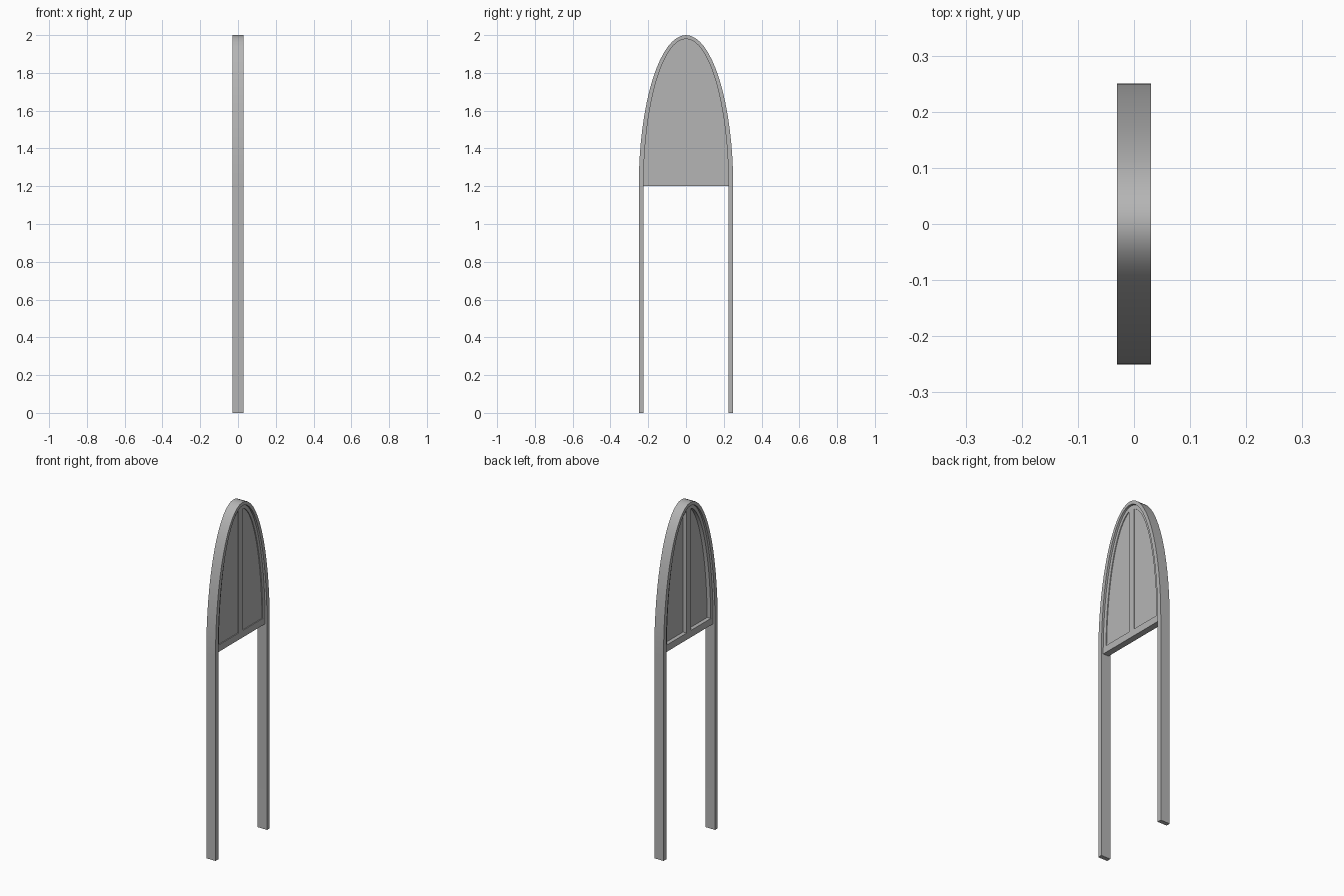
import bpy
from math import sin, cos, pi, radians, asin, acos
from mathutils import Matrix

cube = bpy.data.objects.get("Cube")
if cube:
    bpy.data.objects.remove(cube, do_unlink=True)

grey = bpy.data.materials.new("warm_free_grey")
grey.use_nodes = True
grey.diffuse_color = (0.46, 0.46, 0.46, 1)
grey.node_tree.nodes["Principled BSDF"].inputs["Base Color"].default_value = (0.46, 0.46, 0.46, 1)

SPRING = 1.2   # height where the arch starts
STEPS = 32


def arc(a, b, start=0.0, end=pi, steps=STEPS):
    """Points on an elliptical arch as (y, z)."""
    return [(a * cos(start + (end - start) * i / steps),
             SPRING + b * sin(start + (end - start) * i / steps))
            for i in range(steps + 1)]


def plate(name, loops, x_min, x_max):
    """Filled outline in the y-z plane; inner loops become holes."""
    curve = bpy.data.curves.new(name, "CURVE")
    curve.dimensions = "2D"
    curve.fill_mode = "BOTH"
    curve.extrude = (x_max - x_min) / 2
    for loop in loops:
        spline = curve.splines.new("POLY")
        spline.points.add(len(loop) - 1)
        for point, (y, z) in zip(spline.points, loop):
            point.co = (y, z, 0, 1)
        spline.use_cyclic_u = True
    source = bpy.data.objects.new(name + "_outline", curve)
    bpy.context.collection.objects.link(source)
    graph = bpy.context.evaluated_depsgraph_get()
    mesh = bpy.data.meshes.new_from_object(source.evaluated_get(graph))
    bpy.data.objects.remove(source, do_unlink=True)
    # Stand the outline up so its depth runs along x
    turn = Matrix(((0, 0, 1, 0), (1, 0, 0, 0), (0, 1, 0, 0), (0, 0, 0, 1)))
    mesh.transform(Matrix.Translation(((x_min + x_max) / 2, 0, 0)) @ turn)
    mesh.materials.clear()
    mesh.materials.append(grey)
    obj = bpy.data.objects.new(name, mesh)
    bpy.context.collection.objects.link(obj)
    bpy.ops.object.select_all(action="DESELECT")
    obj.select_set(True)
    bpy.context.view_layer.objects.active = obj
    bpy.ops.object.mode_set(mode="EDIT")
    bpy.ops.mesh.select_all(action="SELECT")
    bpy.ops.mesh.remove_doubles(threshold=0.0001)
    bpy.ops.mesh.normals_make_consistent(inside=False)
    bpy.ops.object.mode_set(mode="OBJECT")
    bpy.ops.object.shade_smooth_by_angle(angle=radians(30))
    return obj


# Arched door frame: two posts joined by an elliptical head
outer = [(0.25, 0)] + arc(0.25, 0.8) + [(-0.25, 0)]
inner = [(-0.225, 0)] + arc(0.225, 0.78)[::-1] + [(0.225, 0)]
plate("door_frame", [outer + inner], -0.03, 0.03)

# Fanlight sash with two openings either side of a central mullion
a, b, half_bar, sill = 0.203, 0.757, 0.02, 1.24
pane = [(half_bar, sill)] + arc(a, b, asin((sill - SPRING) / b), acos(half_bar / a))
mirrored = [(-y, z) for y, z in pane]
plate("fanlight_sash", [arc(0.226, 0.781), pane, mirrored], -0.018, 0.018)

# Panes set close to one face of the sash
for side, loop in (("left", pane), ("right", mirrored)):
    plate("pane_" + side, [loop], 0.005, 0.013)
